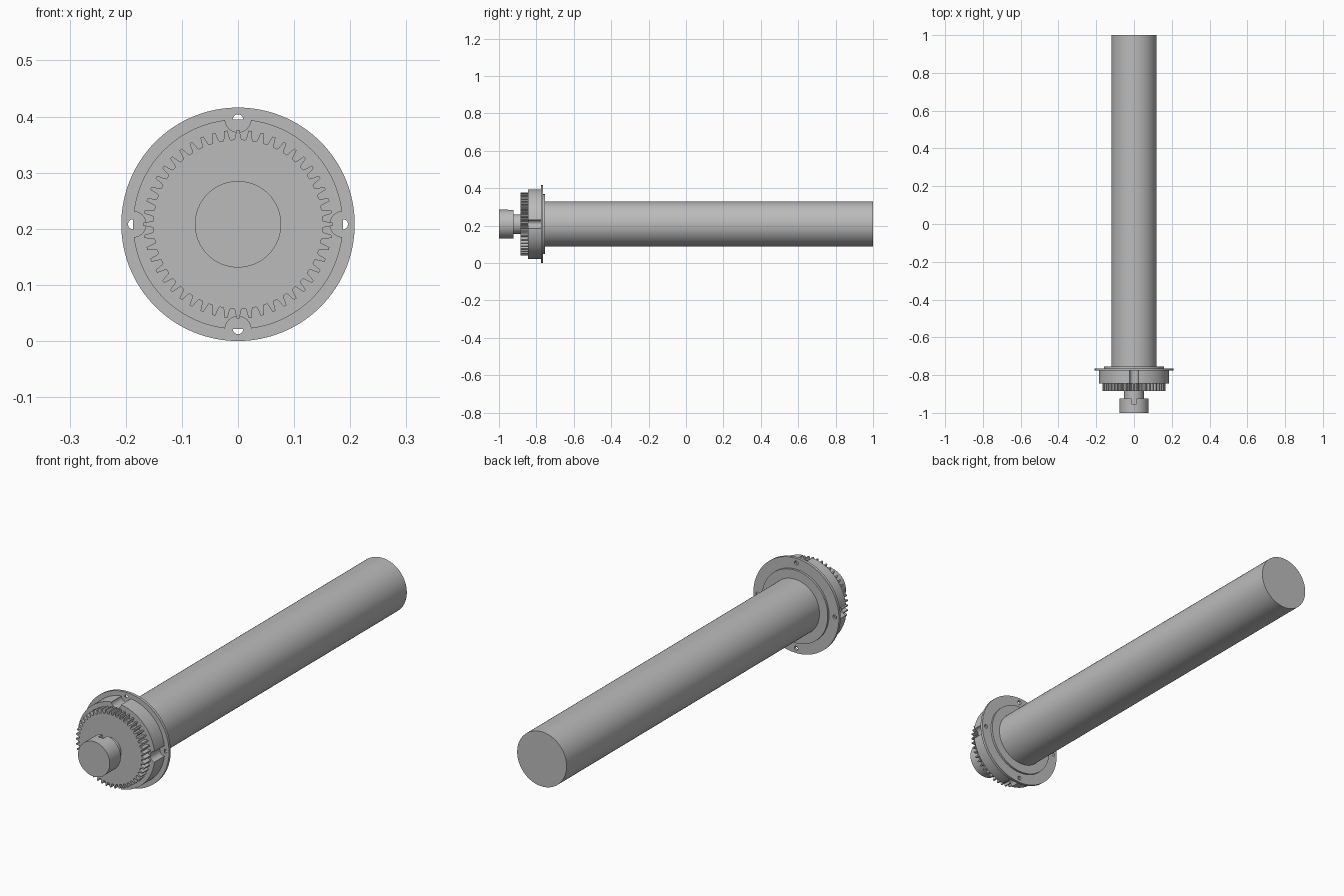
import bpy, bmesh
from math import sin, cos, pi, radians
from mathutils import Vector

cube = bpy.data.objects.get("Cube")
if cube:
    bpy.data.objects.remove(cube, do_unlink=True)

AXIS_Z = 0.208

grey = bpy.data.materials.new("plain grey")
grey.use_nodes = True
grey.diffuse_color = (0.5, 0.5, 0.5, 1)
grey.node_tree.nodes["Principled BSDF"].inputs["Base Color"].default_value = (0.5, 0.5, 0.5, 1)


def prism(name, outline, y0, y1):
    """Extrude an (x, z) outline along y from y0 to y1."""
    bm = bmesh.new()
    face = bm.faces.new([bm.verts.new((x, y0, z + AXIS_Z)) for x, z in outline])
    grown = bmesh.ops.extrude_face_region(bm, geom=[face])["geom"]
    moved = [v for v in grown if isinstance(v, bmesh.types.BMVert)]
    bmesh.ops.translate(bm, verts=moved, vec=Vector((0, y1 - y0, 0)))
    bmesh.ops.recalc_face_normals(bm, faces=bm.faces)
    mesh = bpy.data.meshes.new(name)
    bm.to_mesh(mesh)
    bm.free()
    mesh.materials.append(grey)
    obj = bpy.data.objects.new(name, mesh)
    bpy.context.collection.objects.link(obj)
    return obj


def circle(r, n=96, cx=0, cz=0):
    return [(cx + r * cos(2 * pi * i / n), cz + r * sin(2 * pi * i / n)) for i in range(n)]


def activate(obj):
    bpy.ops.object.select_all(action="DESELECT")
    obj.select_set(True)
    bpy.context.view_layer.objects.active = obj


def cut(obj, cutter):
    mod = obj.modifiers.new("cut", "BOOLEAN")
    mod.operation = "DIFFERENCE"
    mod.solver = "EXACT"
    mod.object = cutter
    activate(obj)
    bpy.ops.object.modifier_apply(modifier=mod.name)
    bpy.data.objects.remove(cutter, do_unlink=True)


def gear_outline(teeth, root, tip):
    """Tapered teeth, one centred on the +x direction."""
    profile = [(-0.32, root), (-0.25, root + 0.004), (-0.13, tip),
               (0.13, tip), (0.25, root + 0.004), (0.32, root)]
    return [(r * cos(2 * pi * (i + t) / teeth), r * sin(2 * pi * (i + t) / teeth))
            for i in range(teeth) for t, r in profile]


# Long shaft and the collar behind the flange
shaft = prism("shaft", circle(0.12), -0.76, 1.0)
collar = prism("rear_collar", circle(0.16), -0.766, -0.755)

# Thin mounting flange and housing with screw clearances
flange = prism("flange", circle(0.208, 128), -0.776, -0.764)
housing = prism("housing", circle(0.187, 128), -0.845, -0.774)
for k in range(4):
    cx, cz = 0.187 * cos(k * pi / 2), 0.187 * sin(k * pi / 2)
    cut(flange, prism("hole_cutter", circle(0.009, 24, cx, cz), -0.9, -0.7))
    cut(housing, prism("notch_cutter", circle(0.023, 40, cx, cz), -0.9, -0.776))

# Gear, neck and end cap
gear = prism("gear", gear_outline(48, 0.151, 0.168), -0.885, -0.843)
neck = prism("neck", circle(0.052, 64), -0.93, -0.883)
cap = prism("end_cap", circle(0.077, 64), -1.0, -0.923)

# Key slot in the top rear edge of the cap
slot = [(-0.012, 0.05), (0.012, 0.05), (0.012, 0.1), (-0.012, 0.1)]
cut(cap, prism("slot_cutter", slot, -0.953, -0.9))

for obj in (shaft, collar, flange, housing, gear, neck, cap):
    activate(obj)
    bpy.ops.object.shade_smooth_by_angle(angle=radians(30))
